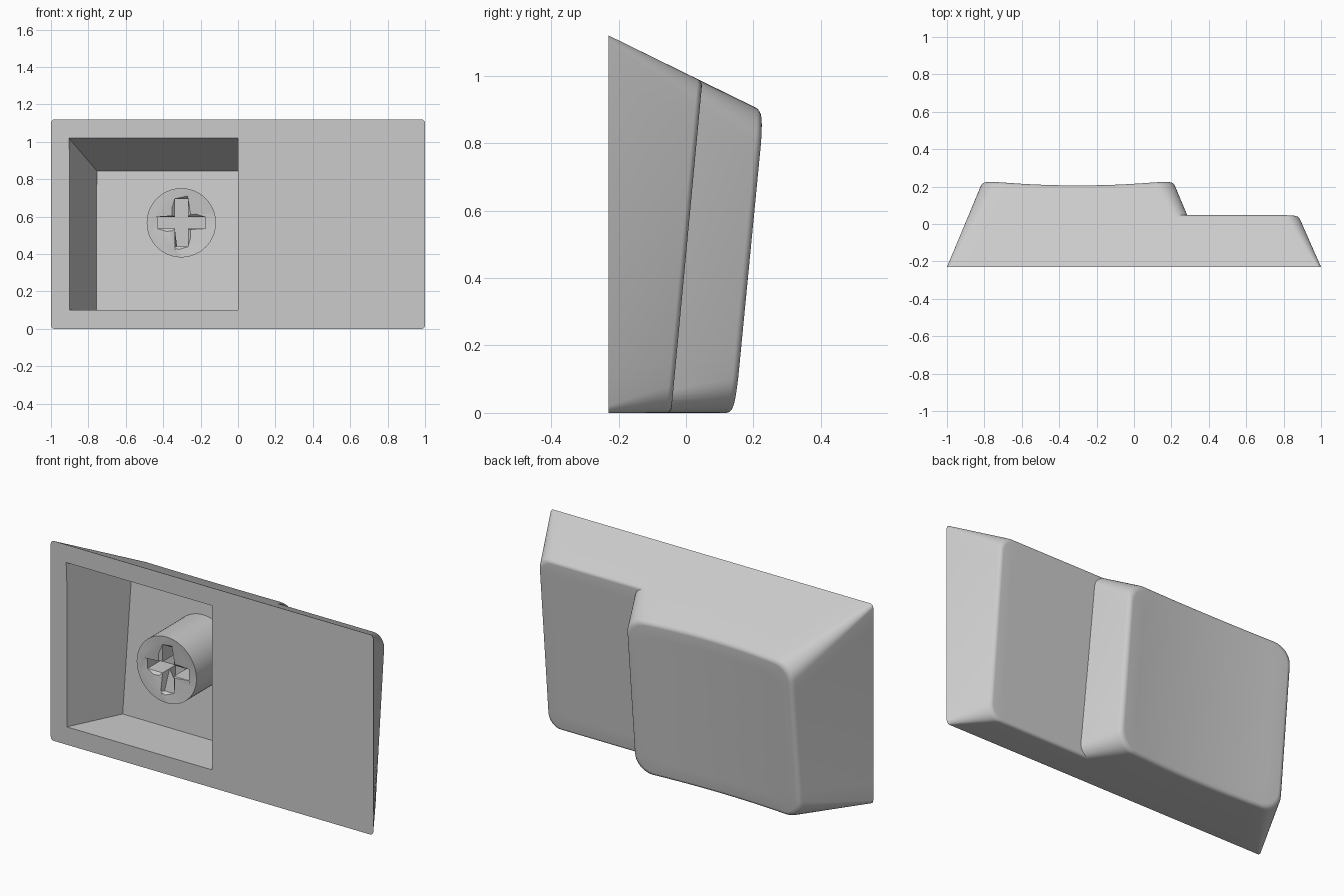
import bpy, bmesh, math

old = bpy.data.objects.get("Cube")
if old:
    bpy.data.objects.remove(old, do_unlink=True)

grey = bpy.data.materials.new("light_grey_plastic")
grey.use_nodes = True
grey.diffuse_color = (0.6, 0.6, 0.6, 1)
grey.node_tree.nodes["Principled BSDF"].inputs["Base Color"].default_value = (0.6, 0.6, 0.6, 1)

FRONT = -0.23      # plane of the open rim
HEIGHT = 1.12
TOP_DRAFT = 0.49   # inward lean of the upper wall


def make_object(name, bm):
    bmesh.ops.recalc_face_normals(bm, faces=bm.faces)
    mesh = bpy.data.meshes.new(name)
    bm.to_mesh(mesh)
    bm.free()
    obj = bpy.data.objects.new(name, mesh)
    bpy.context.collection.objects.link(obj)
    mesh.materials.append(grey)
    return obj


def boolean(target, other, operation):
    mod = target.modifiers.new("cut", 'BOOLEAN')
    mod.operation, mod.object, mod.solver = operation, other, 'MANIFOLD'
    bpy.context.view_layer.objects.active = target
    bpy.ops.object.modifier_apply(modifier=mod.name)
    bpy.data.objects.remove(other, do_unlink=True)


def unit_ring(rx, rz, arc=8, side=12):
    """Rounded square outline in 0..1, with radii as fractions of each side."""
    corners = [(1 - rx, 1 - rz), (rx, 1 - rz), (rx, rz), (1 - rx, rz)]
    pts = []
    for k, (cx, cz) in enumerate(corners):
        for i in range(arc + 1):
            a = math.pi / 2 * (k + i / arc)
            pts.append((cx + rx * math.cos(a), cz + rz * math.sin(a)))
        nx, nz = corners[(k + 1) % 4]
        end = math.pi / 2 * (k + 1)
        ex, ez = rx * math.cos(end), rz * math.sin(end)
        for i in range(1, side):
            t = i / side
            pts.append((cx + (nx - cx) * t + ex, cz + (nz - cz) * t + ez))
    return pts


def block(name, left, right, left_in, right_in, surface, radius, fillet):
    """Block lofted from the rim to a leaning face whose sides are set in."""
    width = right - left

    def place(a, b, depth, inset):
        y = 0
        for _ in range(12):
            lean = y - FRONT
            rise = lean / (lean + depth)
            x0 = left + left_in * rise + inset
            x1 = right - right_in * rise - inset
            z1 = HEIGHT - TOP_DRAFT * lean - inset
            x, z = x0 + (x1 - x0) * a, inset + (z1 - inset) * b
            y = surface(x, z) - depth
        return x, y, z

    bm = bmesh.new()
    rim = unit_ring(0.02 / width, 0.02 / HEIGHT)
    rings = [[(left + width * a, FRONT, HEIGHT * b) for a, b in rim]]
    outline = unit_ring(radius / (width - left_in - right_in), radius / 0.92)
    # rounded edge
    for i in range(7):
        t = math.pi / 2 * i / 6
        rings.append([place(a, b, fillet * (1 - math.sin(t)), fillet * (1 - math.cos(t)))
                      for a, b in outline])
    # face, shrinking to the middle
    for s in (0.85, 0.7, 0.55, 0.4, 0.25, 0.1):
        rings.append([place(0.5 + (a - 0.5) * s, 0.5 + (b - 0.5) * s, 0, fillet)
                      for a, b in outline])
    loops = [[bm.verts.new(p) for p in ring] for ring in rings]
    n = len(outline)
    for lo, hi in zip(loops, loops[1:]):
        for i in range(n):
            j = (i + 1) % n
            bm.faces.new((lo[i], lo[j], hi[j], hi[i]))
    bm.faces.new(loops[0])
    bm.faces.new(loops[-1])
    return make_object(name, bm)


def six_sided(name, front, back):
    """Solid between two four-cornered faces."""
    bm = bmesh.new()
    f = [bm.verts.new(p) for p in front]
    b = [bm.verts.new(p) for p in back]
    bm.faces.new(f)
    bm.faces.new(b)
    for i in range(4):
        j = (i + 1) % 4
        bm.faces.new((f[i], f[j], b[j], b[i]))
    return make_object(name, bm)


def rect(cx, cz, hx, hz, y):
    return [(cx + sx * hx, y, cz + sz * hz) for sx, sz in ((-1, -1), (1, -1), (1, 1), (-1, 1))]


def dished(x, z):
    u = min(1, abs(x + 0.3) / 0.51)
    return 0.147 + 0.097 * z - 0.027 * (1 - u * u)


# raised half of the cap, hollow behind
cap = block("cap_body", -1, 0.4, 0.19, 0.19, dished, 0.1, 0.02)
mouth = [(-0.925, -0.28, 0.1), (0, -0.28, 0.1), (0, -0.28, 1.044), (-0.925, -0.28, 1.044)]
floor = [(-0.757, 0.06, 0.1), (0, 0.06, 0.1), (0, 0.135, 0.845), (-0.755, 0.135, 0.845)]
boolean(cap, six_sided("hollow", mouth, floor), 'DIFFERENCE')

# lower step on the other half
step = block("step", 0.1, 1, 0, 0.12, lambda x, z: -0.044 + 0.094 * z, 0.07, 0.015)
boolean(cap, step, 'UNION')

# stem with a cross-shaped socket
SX, SZ, STEM_FRONT = -0.303, 0.567, -0.2
bm = bmesh.new()
bmesh.ops.create_cone(bm, cap_ends=True, segments=64, radius1=0.185, radius2=0.185, depth=0.335)
for v in bm.verts:
    x, y, z = v.co
    v.co = (SX + x, STEM_FRONT + 0.1675 + z, SZ + y)
stem = make_object("stem", bm)
for hx, hz in ((0.143, 0.046), (0.05, 0.143)):
    lip = six_sided("lip_cutter", rect(SX, SZ, hx + 0.005, hz + 0.005, STEM_FRONT - 0.005),
                    rect(SX, SZ, hx - 0.015, hz - 0.015, STEM_FRONT + 0.015))
    boolean(stem, lip, 'DIFFERENCE')
    slot = six_sided("slot_cutter", rect(SX, SZ, hx - 0.015, hz - 0.015, STEM_FRONT - 0.01),
                     rect(SX, SZ, hx - 0.015, hz - 0.015, STEM_FRONT + 0.13))
    boolean(stem, slot, 'DIFFERENCE')

# smooth shading with crisp edges
for obj in (cap, stem):
    bpy.ops.object.select_all(action='DESELECT')
    obj.select_set(True)
    bpy.context.view_layer.objects.active = obj
    bpy.ops.object.shade_smooth_by_angle(angle=math.radians(30))
